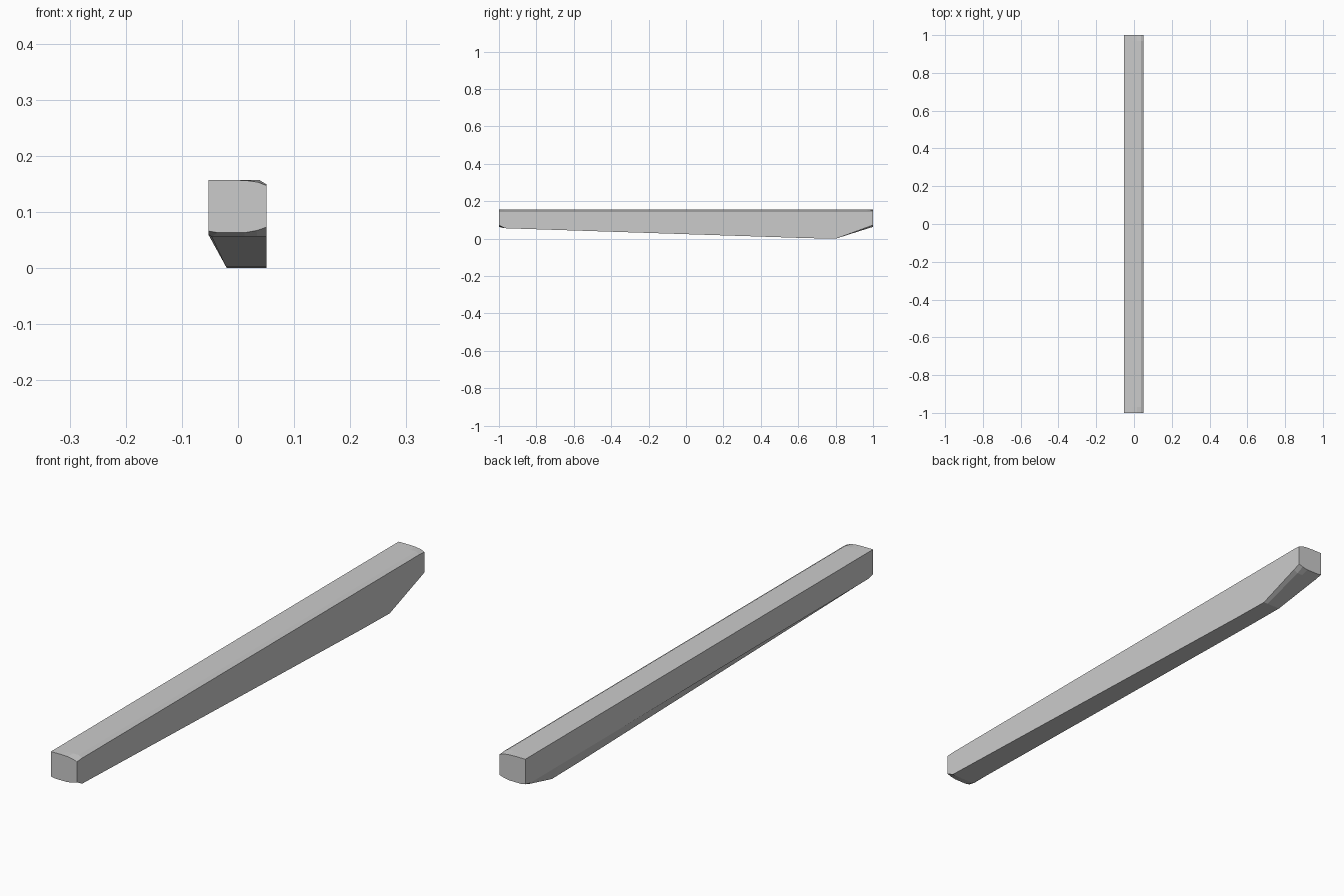
import bpy, bmesh

if "Cube" in bpy.data.objects:
    bpy.data.objects.remove(bpy.data.objects["Cube"])

L, R, TOP = -0.053, 0.051, 0.157


def section(y, z, end=False, lift=0.0):
    """Cross-section ring: top edge left to right, then bottom edge right to left."""
    if end:
        # rounded end outline
        pts = [(L, TOP), (-0.01, TOP), (0.015, 0.156), (0.036, 0.153), (R, 0.147),
               (R, 0.073), (0.034, 0.067), (0.012, 0.063), (-0.036, 0.063), (L, 0.066)]
    else:
        # body outline with a slanted lower left side
        x = max(L + 0.006, L + (0.06 - z) * 0.55)
        pts = [(L, TOP), (-0.01, TOP), (0.015, TOP), (0.038, TOP), (R, 0.149),
               (R, z + lift), (0.034, z), (0.012, z), (x, z), (L, 0.06)]
    return [(px, y, pz) for px, pz in pts]


# tapered beam lofted through its cross-sections
sections = [section(-1, 0, True), section(-0.97, 0.056), section(0.65, 0.003),
            section(0.8, 0.0), section(0.97, 0.054, lift=0.008), section(1, 0, True)]
bm = bmesh.new()
rings = [[bm.verts.new(p) for p in s] for s in sections]
n = len(rings[0])
for a, b in zip(rings, rings[1:]):
    for i in range(n):
        j = (i + 1) % n
        bm.faces.new((a[i], a[j], b[j], b[i]))
bm.faces.new(rings[0])
bm.faces.new(rings[-1])
bmesh.ops.recalc_face_normals(bm, faces=bm.faces)

mesh = bpy.data.meshes.new("tapered_beam")
bm.to_mesh(mesh)
bm.free()
beam = bpy.data.objects.new("tapered_beam", mesh)
bpy.context.collection.objects.link(beam)
